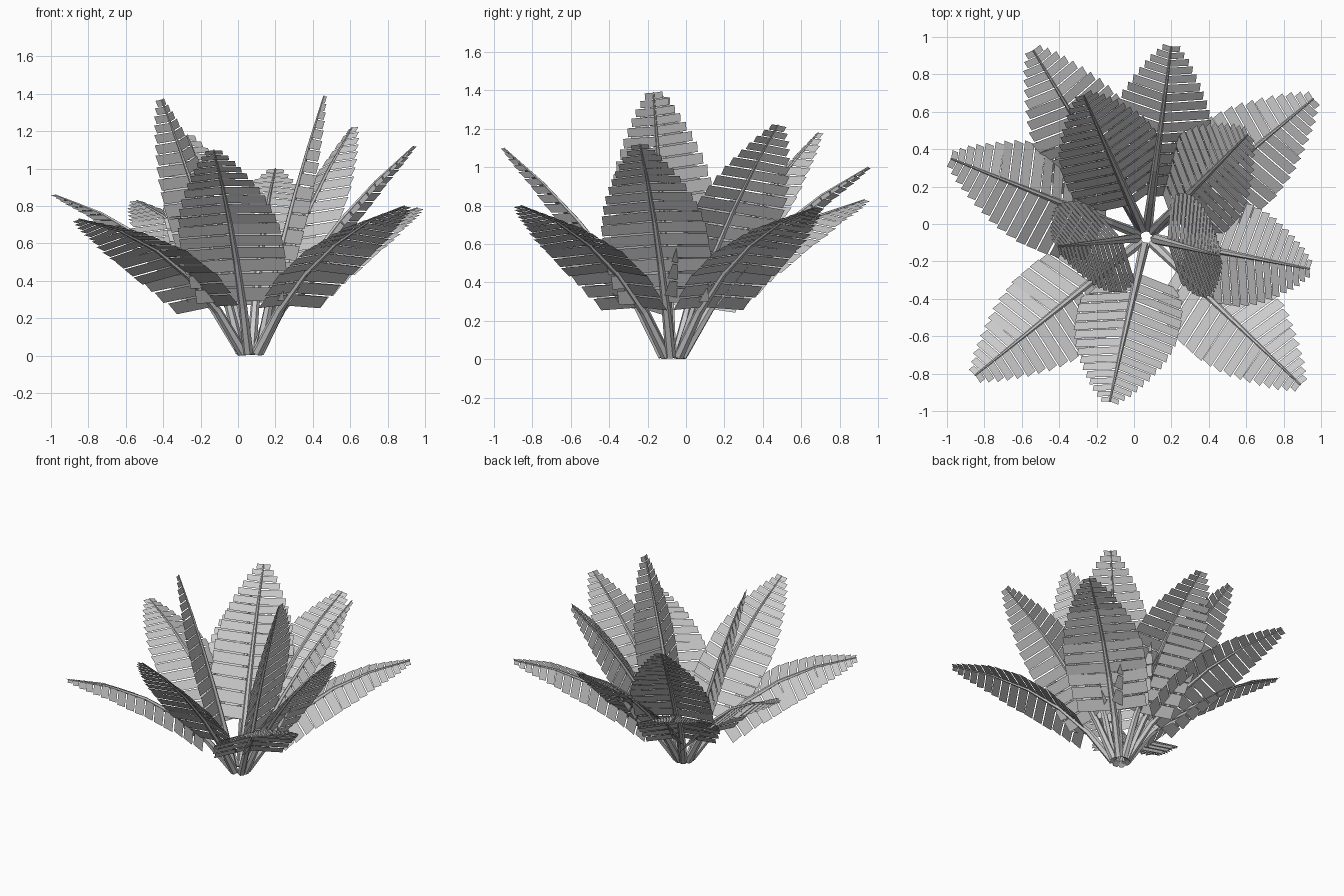
import bpy
import math
from mathutils import Vector

if "Cube" in bpy.data.objects:
    bpy.data.objects.remove(bpy.data.objects["Cube"])

CENTRE = Vector((0.065, -0.07, 0.015))
LEAFLETS = 16
SIDES = 6
SEGMENTS = 5
DROOP = math.radians(11)
SWEEP = 0.1

# tip position and roll in degrees of every frond
FRONDS = [
    (-0.54, 0.93, 0.83, 0), (0.20, 0.95, 1.00, 0), (0.96, 0.67, 0.79, 0),
    (0.94, -0.24, 1.12, 4), (0.89, -0.86, 0.80, 0), (-0.13, -0.95, 1.10, 4),
    (-0.85, -0.81, 0.73, 8), (-0.98, 0.35, 0.86, 8),
    (-0.27, 0.69, 1.18, 0), (0.61, 0.48, 1.22, -14),
    (-0.41, -0.12, 1.37, 24), (0.46, -0.17, 1.39, 22),
]
# leaflet length along the stem
PROFILE = [(0.20, 0.22), (0.30, 0.26), (0.42, 0.285), (0.58, 0.28),
           (0.70, 0.245), (0.82, 0.18), (0.92, 0.11), (1.0, 0.035)]


def leaf_length(t):
    for (a, la), (b, lb) in zip(PROFILE, PROFILE[1:]):
        if t <= b:
            return la + (lb - la) * (t - a) / (b - a)
    return PROFILE[-1][1]


def make_object(name, verts, faces):
    mesh = bpy.data.meshes.new(name)
    mesh.from_pydata(verts, [], faces)
    mesh.update()
    bpy.context.collection.objects.link(bpy.data.objects.new(name, mesh))


def build_frond(index, tip, roll):
    tip = Vector(tip)
    out = Vector((tip.x - CENTRE.x, tip.y - CENTRE.y, 0)).normalized()
    base = CENTRE + out * 0.05
    flat = Vector((-out.y, out.x, 0))
    chord = tip - base
    reach = chord.dot(out)
    # arching centre line in straight segments, flatter fronds bend more
    up = flat.cross(chord).normalized()
    if up.z < 0:
        up = -up
    ctrl = (base + tip) / 2 + up * (0.03 + 0.2 * reach ** 2.7)
    knots = []
    for i in range(SEGMENTS + 1):
        t = i / SEGMENTS
        knots.append(base * (1 - t) ** 2 + ctrl * 2 * t * (1 - t) + tip * t * t)

    # point, velocity, side and normal of the frond at t
    def frame(t):
        i = min(int(t * SEGMENTS), SEGMENTS - 1)
        step = knots[i + 1] - knots[i]
        tan = step.normalized()
        side = flat * math.cos(roll) + tan.cross(flat) * math.sin(roll)
        return (knots[i] + step * (t * SEGMENTS - i), step * SEGMENTS,
                side, tan.cross(side))

    # tapered stem
    verts, faces = [], []
    for i in range(SEGMENTS + 1):
        t = i / SEGMENTS
        r = 0.024 * (1 - t) + 0.004
        _, _, side, nor = frame(t)
        for k in range(SIDES):
            a = 2 * math.pi * k / SIDES
            verts.append(knots[i] + (side * math.cos(a) + nor * math.sin(a)) * r)
    for i in range(SEGMENTS):
        for k in range(SIDES):
            k2 = (k + 1) % SIDES
            faces.append((i * SIDES + k, i * SIDES + k2,
                          (i + 1) * SIDES + k2, (i + 1) * SIDES + k))
    faces.append(tuple(reversed(range(SIDES))))
    faces.append(tuple(range(SEGMENTS * SIDES, (SEGMENTS + 1) * SIDES)))
    make_object(f"stem_{index}", verts, faces)

    # paired rectangular leaflets, closer together towards the tip
    verts, faces = [], []
    steps = [1.0 - 0.6 * i / (LEAFLETS - 1) for i in range(LEAFLETS)]
    scale = 0.78 / sum(steps)
    t = 0.22
    for s in steps:
        w = s * scale
        mid = t + w / 2
        t += w
        p, velocity, side, nor = frame(mid)
        half = velocity * w * 0.44
        sweep = velocity.normalized() * SWEEP
        for sign in (1, -1):
            d = side * sign * math.cos(DROOP) - nor * math.sin(DROOP) + sweep
            end = p + d * leaf_length(mid)
            n = len(verts)
            verts += [p - half, p + half, end + half, end - half]
            quad = (n, n + 1, n + 2, n + 3)
            faces.append(quad if sign < 0 else quad[::-1])
    make_object(f"leaflets_{index}", verts, faces)


for i, (x, y, z, roll) in enumerate(FRONDS):
    build_frond(i + 1, (x, y, z), math.radians(roll))
